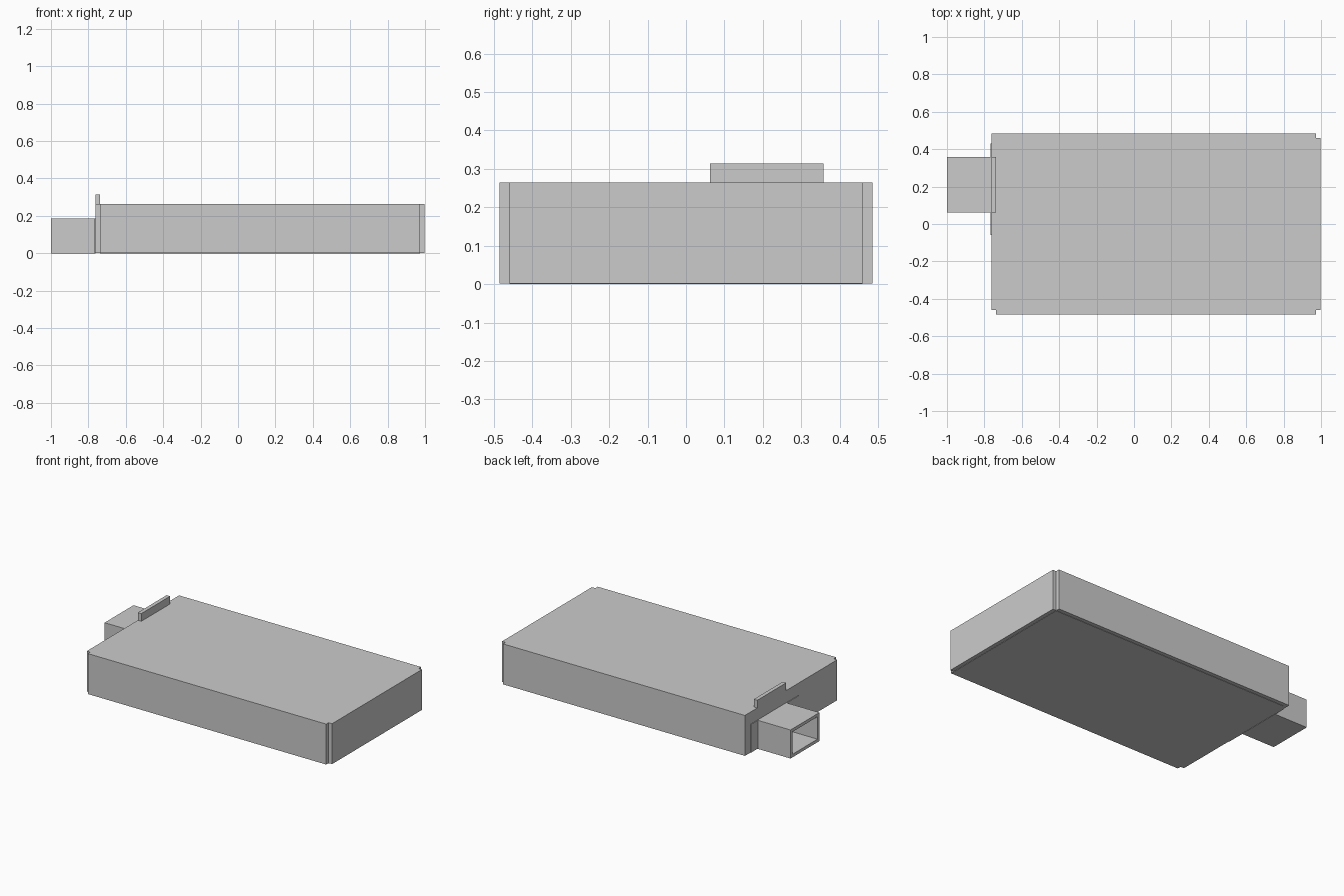
import bpy

if "Cube" in bpy.data.objects:
    bpy.data.objects.remove(bpy.data.objects["Cube"])


def box(name, x, y, z):
    """Axis-aligned box from (min, max) ranges."""
    bpy.ops.mesh.primitive_cube_add(size=1, location=[(a + b) / 2 for a, b in (x, y, z)])
    ob = bpy.context.object
    ob.name = name
    ob.scale = [b - a for a, b in (x, y, z)]
    bpy.ops.object.transform_apply(location=False, rotation=False, scale=True)
    return ob


T = 0.025                  # panel thickness
L, R = -0.762, 0.997       # outer ends of the main box
D = 0.485                  # half depth
H = 0.264                  # box height
I = D - T                  # inner half depth
Y0, Y1 = 0.062, 0.358      # tunnel and door width
TH = 0.185                 # tunnel height
W = 0.02                   # tunnel panel thickness

# Floor and lid panels fitted between the walls
box("floor", (L + T, R - T), (-I, I), (0, T))
box("lid", (L + T, R - T), (-I, I), (H - T, H))

# Long walls: the back one runs to the left corner, other corners stay notched
box("front_wall", (L + T, R - T), (-D, -I), (0.002, H))
box("back_wall", (L, R - T), (I, D), (0.002, H))

# End walls, the left one split by the doorway
box("right_wall", (R - T, R), (-I, I), (0.002, H))
box("left_wall_front", (L, L + T), (-I, Y0), (0.002, H))
box("left_wall_back", (L, L + T), (Y1, I), (0.002, H))

# Sliding door standing above the lid
box("sliding_door", (L, L + T), (Y0, Y1), (0.002, 0.314))

# Thin mounting flange around the tunnel
F = (L - 0.004, L)
box("flange_front", F, (-0.06, Y0), (0.002, TH))
box("flange_back", F, (Y1, 0.43), (0.002, TH))

# Open-ended entrance tunnel
X = (-1, L)
box("tunnel_floor", X, (Y0, Y1), (0, W))
box("tunnel_roof", X, (Y0, Y1), (TH - W, TH))
for label, y in (("front", (Y0, Y0 + W)), ("back", (Y1 - W, Y1))):
    box("tunnel_wall_" + label, X, y, (W, TH - W))
